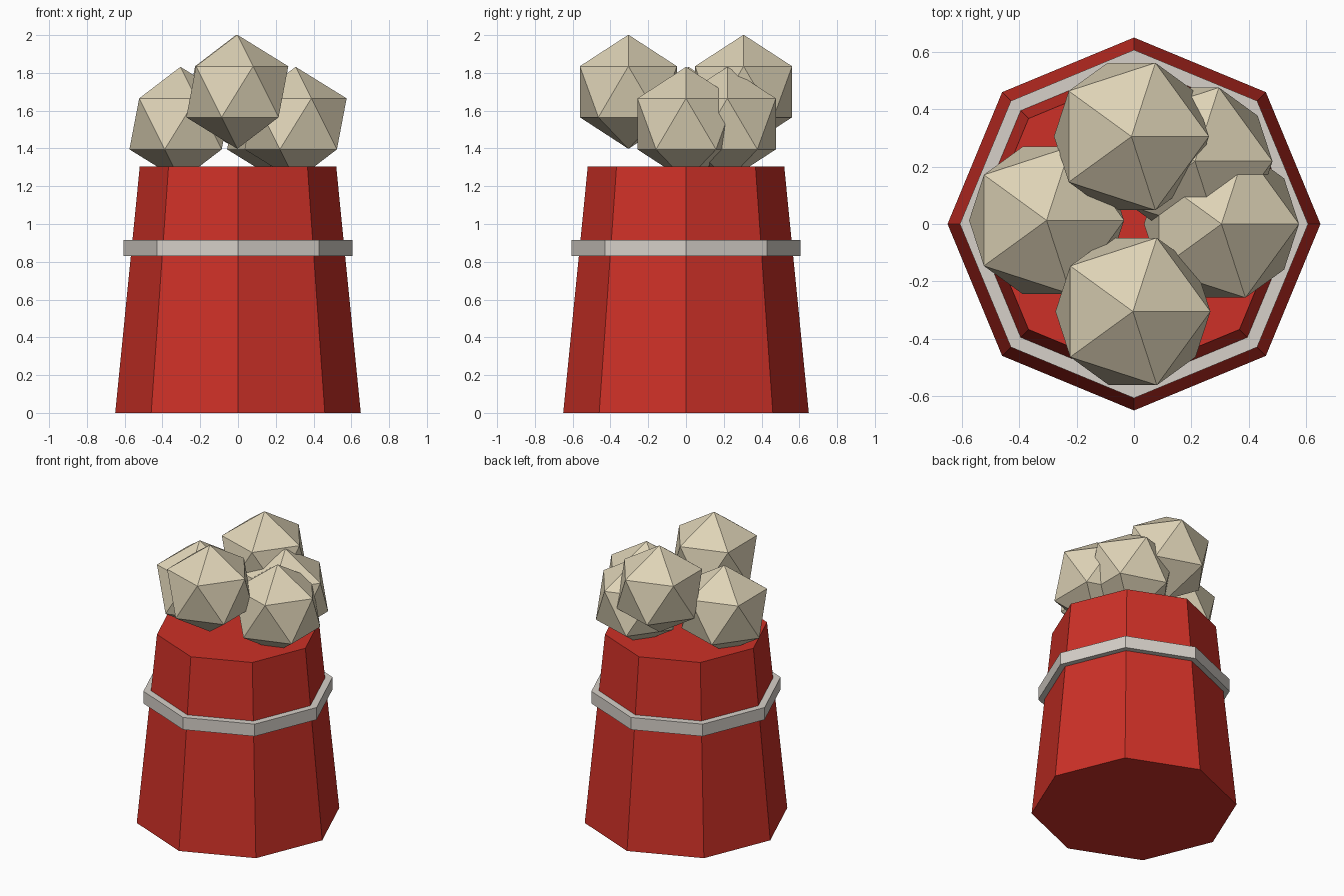
import bpy
from math import cos, sin

cube = bpy.data.objects.get("Cube")
if cube:
    bpy.data.objects.remove(cube)


def make_material(name, color):
    mat = bpy.data.materials.new(name)
    mat.use_nodes = True
    mat.diffuse_color = (*color, 1)
    mat.node_tree.nodes["Principled BSDF"].inputs["Base Color"].default_value = (*color, 1)
    return mat


red = make_material("red", (0.61, 0.03, 0.02))
silver = make_material("light grey", (0.67, 0.63, 0.58))
cream = make_material("popcorn cream", (0.73, 0.65, 0.47))


def finish(name, mat):
    obj = bpy.context.object
    obj.name = name
    obj.data.materials.append(mat)
    return obj


def octagon(name, mat, bottom_radius, top_radius, z_low, z_high):
    """Eight-sided tapered block with a corner on each axis."""
    bpy.ops.mesh.primitive_cone_add(
        vertices=8, radius1=bottom_radius, radius2=top_radius,
        depth=z_high - z_low, location=(0, 0, (z_low + z_high) / 2))
    return finish(name, mat)


# Tapered tub and the band around it
octagon("tub", red, 0.65, 0.52, 0, 1.305)
octagon("band", silver, 0.607, 0.607, 0.83, 0.915)

# Faceted lumps piled on top: angle around the tub and centre height
lumps = [(0, 1.53), (0.8, 1.53), (1.6, 1.7), (3.1, 1.53), (4.7, 1.7)]
for i, (angle, z) in enumerate(lumps, 1):
    bpy.ops.mesh.primitive_ico_sphere_add(
        subdivisions=1, radius=0.302,
        location=(0.305 * cos(angle), 0.305 * sin(angle), z))
    finish(f"lump_{i}", cream)
